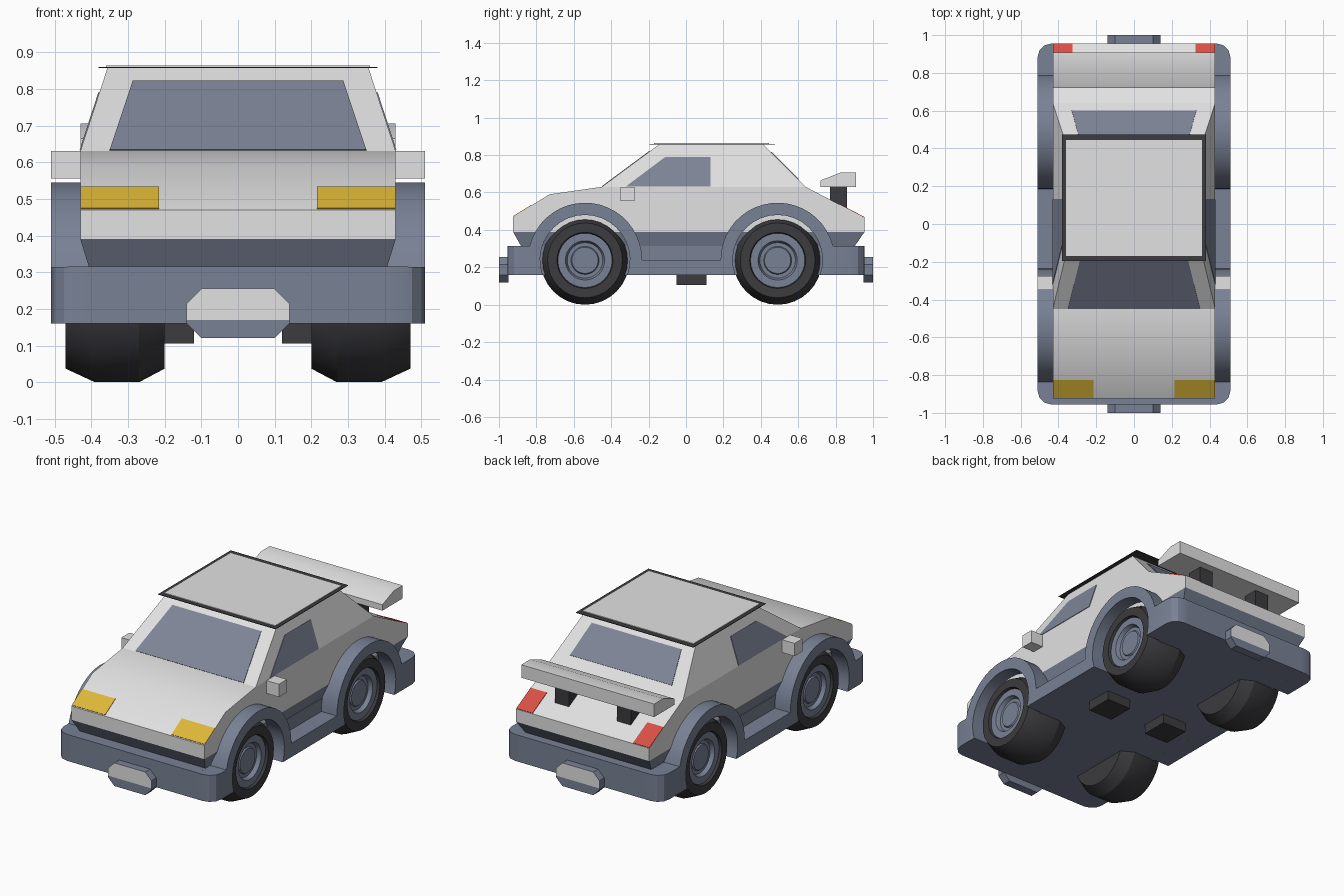
import bpy, bmesh, math
from mathutils import Vector

if "Cube" in bpy.data.objects:
    bpy.data.objects.remove(bpy.data.objects["Cube"])


def material(name, rgb):
    m = bpy.data.materials.new(name)
    m.use_nodes = True
    m.diffuse_color = (*rgb, 1)
    m.node_tree.nodes["Principled BSDF"].inputs["Base Color"].default_value = (*rgb, 1)
    return m


WHITE = material("white paint", (0.76, 0.76, 0.76))
SLATE = material("slate trim", (0.19, 0.22, 0.30))
GLASS = material("tinted glass", (0.21, 0.235, 0.31))
BLACK = material("black rubber", (0.045, 0.043, 0.048))
YELLOW = material("yellow lamp", (0.73, 0.48, 0.04))
RED = material("red lamp", (0.69, 0.08, 0.06))
SIDES = (("left", 1), ("right", -1))


def finish(name, bm, mats, angle=25, rule=None):
    bmesh.ops.recalc_face_normals(bm, faces=bm.faces)
    if rule:
        for f in bm.faces:
            f.material_index = rule(f)
    me = bpy.data.meshes.new(name)
    bm.to_mesh(me)
    bm.free()
    ob = bpy.data.objects.new(name, me)
    bpy.context.collection.objects.link(ob)
    for m in mats:
        me.materials.append(m)
    bpy.ops.object.select_all(action="DESELECT")
    ob.select_set(True)
    bpy.context.view_layer.objects.active = ob
    bpy.ops.object.shade_smooth_by_angle(angle=math.radians(angle))
    return ob


def prism(pts, vec):
    """Polygon swept along a vector."""
    bm = bmesh.new()
    face = bm.faces.new([bm.verts.new(p) for p in pts])
    new = bmesh.ops.extrude_face_region(bm, geom=[face], use_keep_orig=True)["geom"]
    bmesh.ops.translate(bm, vec=vec, verts=[v for v in new if isinstance(v, bmesh.types.BMVert)])
    return bm


def side_prism(profile, x0, x1):
    return prism([(x0, y, z) for y, z in profile], (x1 - x0, 0, 0))


def box(name, x0, x1, y0, y1, z0, z1, mat):
    return finish(name, side_prism([(y0, z0), (y1, z0), (y1, z1), (y0, z1)], x0, x1), [mat])


def frustum(name, low, high, mat):
    """Each end is (half width, front y, back y, z)."""
    bm = bmesh.new()
    rings = [[bm.verts.new(p) for p in ((-w, a, z), (w, a, z), (w, b, z), (-w, b, z))]
             for w, a, b, z in (low, high)]
    for r in rings:
        bm.faces.new(r)
    for i in range(4):
        j = (i + 1) % 4
        bm.faces.new((rings[0][i], rings[0][j], rings[1][j], rings[1][i]))
    return finish(name, bm, [mat])


def plate(name, pts, mat):
    """Thin panel centred on the surface that its points lie on."""
    p = [Vector(q) for q in pts]
    n = (p[1] - p[0]).cross(p[2] - p[0]).normalized() * 0.003
    return finish(name, prism([q - n for q in p], n * 2), [mat])


# Upper body and cabin
hood = [(-.925, .39), (-.925, .47), (-.73, .59), (-.45, .63),
        (.64, .63), (.955, .465), (.955, .39)]
finish("body", side_prism(hood, -.43, .43), [WHITE])
frustum("cabin", (.43, -.45, .64, .63), (.355, -.14, .41, .86), WHITE)
frustum("lower_body", (.405, -.88, .90, .31), (.43, -.925, .955, .39), SLATE)

# Roof panel with dark overhanging trim
box("roof_trim", -.38, .38, -.195, .475, .857, .86, BLACK)
box("roof_panel", -.36, .36, -.17, .445, .86, .864, WHITE)


# Windows on the cabin slopes
def windshield(x, z):
    return (x, -.45 + (z - .63) * .31 / .23, z)


def rear_slope(x, z):
    return (x, .64 - (z - .63), z)


plate("windshield", [windshield(*p) for p in ((-.35, .632), (.35, .632), (.287, .82), (-.287, .82))], GLASS)
plate("rear_window", [rear_slope(*p) for p in ((-.33, .67), (.33, .67), (.29, .815), (-.29, .815))], GLASS)
for side, s in SIDES:
    pts = [(s * (.43 - (z - .63) * .075 / .23), y, z)
           for y, z in ((-.32, .632), (-.11, .79), (.13, .79), (.13, .632))]
    plate(side + "_side_window", pts, GLASS)

# Lamps lying on the hood and tail slopes
for side, s in SIDES:
    head = [(-.92, .473), (-.825, .5315)]
    tail = [(.82, .536), (.953, .466)]
    for name, ((y0, z0), (y1, z1)), inner, mat in (("headlight", head, .215, YELLOW),
                                                   ("tail_light", tail, .325, RED)):
        a, b = s * inner, s * .43
        plate(f"{side}_{name}", [(a, y0, z0), (b, y0, z0), (b, y1, z1), (a, y1, z1)], mat)

# Chassis and flared fenders with wheel arches
AXLES = (("front", -.54), ("rear", .49))
AXLE_Z = .237
box("chassis", -.41, .41, -.955, .955, .16, .315, SLATE)


def arc(cy, r, start, end, n=20):
    angles = [math.radians(start + (end - start) * i / n) for i in range(n + 1)]
    return [(cy + r * math.cos(a), .24 + r * math.sin(a)) for a in angles]


f, r = AXLES[0][1], AXLES[1][1]
fender = [(-.955, .16), (-.955, .315)]
fender += arc(f, .305, 166, 0) + arc(r, .305, 180, 14)
fender += [(.955, .315), (.955, .16)]
fender += arc(r, .24, -19.5, 199.5) + arc(f, .24, -19.5, 199.5)
for side, s in SIDES:
    bm = side_prism(fender, s * .405, s * .51)
    corners = [e for e in bm.edges
               if all(abs(v.co.y) > .95 and abs(v.co.x) > .5 for v in e.verts)]
    bmesh.ops.bevel(bm, geom=corners, offset=.07, segments=3, profile=.5, affect="EDGES")
    finish(side + "_fender", bm, [SLATE])

# Wheels: lathed tyre and dished rim
wheel = [(.20, .20), (.27, .237), (.39, .237), (.47, .20), (.47, .15), (.455, .145),
         (.455, .105), (.432, .095), (.432, .075), (.44, .07)]
N = 32


def wheel_rule(face):
    c = face.calc_center_median()
    near = all(math.hypot(v.co.y, v.co.z) < .147 for v in face.verts)
    return int(near and abs(c.x) > .4)


for end, y in AXLES:
    for side, s in SIDES:
        bm = bmesh.new()
        rings = [[bm.verts.new((s * x, rad * math.cos(2 * math.pi * i / N),
                                rad * math.sin(2 * math.pi * i / N))) for i in range(N)]
                 for x, rad in wheel]
        for a, b in zip(rings, rings[1:]):
            for i in range(N):
                j = (i + 1) % N
                bm.faces.new((a[i], a[j], b[j], b[i]))
        bm.faces.new(rings[0])
        bm.faces.new(rings[-1])
        ob = finish(f"{end}_{side}_wheel", bm, [BLACK, SLATE], rule=wheel_rule)
        ob.location = (0, y, AXLE_Z)

# Rear wing on two struts
wing = [(.72, .63), (.72, .665), (.825, .706), (.908, .706), (.908, .63)]
finish("rear_wing", side_prism(wing, -.43, .43), [WHITE])
for side, s in SIDES:
    box(side + "_wing_strut", s * .155, s * .245, .77, .86, .50, .635, BLACK)
    box(side + "_mirror", s * .40, s * .51, -.35, -.275, .555, .63, WHITE)
    box(side + "_underbody_box", s * .12, s * .28, -.05, .11, .105, .17, BLACK)

# Bevelled number plate blocks, pale above a slate lower edge
outline = [(-.14, .16), (-.14, .215), (-.10, .255), (.10, .255),
           (.14, .215), (.14, .16), (.10, .12), (-.10, .12)]
for end, s in (("front", -1), ("rear", 1)):
    bm = prism([(x, s * .95, z) for x, z in outline], (0, s * .05, 0))
    bmesh.ops.bisect_plane(bm, geom=bm.verts[:] + bm.edges[:] + bm.faces[:],
                           plane_co=(0, 0, .17), plane_no=(0, 0, 1))
    finish(end + "_plate_block", bm, [SLATE, WHITE],
           rule=lambda q: int(abs(q.normal.y) > .9 and q.calc_center_median().z > .17))
